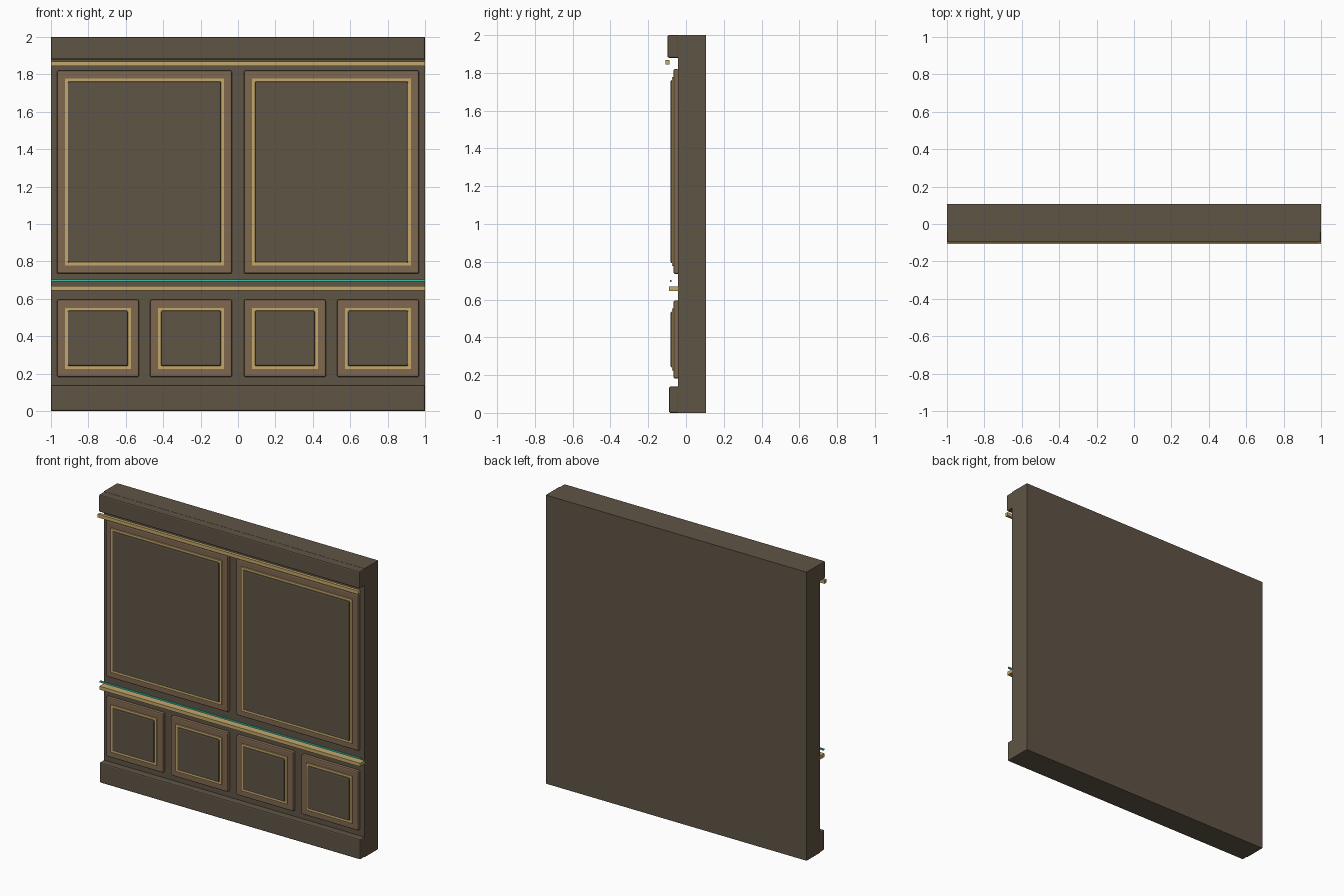
import bpy

if "Cube" in bpy.data.objects:
    bpy.data.objects.remove(bpy.data.objects["Cube"])


def material(name, rgb):
    m = bpy.data.materials.new(name)
    m.diffuse_color = (*rgb, 1)
    m.use_nodes = True
    m.node_tree.nodes["Principled BSDF"].inputs["Base Color"].default_value = m.diffuse_color
    return m


WOOD = material("dark_wood", (0.117, 0.089, 0.061))
FRAME = material("mid_wood", (0.216, 0.138, 0.080))
GOLD = material("gold", (0.552, 0.392, 0.144))
TEAL = material("teal", (0.051, 0.515, 0.402))


def box(name, x0, x1, y0, y1, z0, z1, mat, bevel=0.0):
    """Axis-aligned box, optionally with softened edges."""
    bpy.ops.mesh.primitive_cube_add(
        size=1, location=((x0 + x1) / 2, (y0 + y1) / 2, (z0 + z1) / 2))
    ob = bpy.context.object
    ob.name = name
    ob.scale = (x1 - x0, y1 - y0, z1 - z0)
    bpy.ops.object.transform_apply(location=False, rotation=False, scale=True)
    ob.data.materials.append(mat)
    if bevel:
        mod = ob.modifiers.new("edge", 'BEVEL')
        mod.width = bevel
        mod.segments = 2
    return ob


WALL_FRONT = -0.042

# Wall slab, skirting and cornice
box("wall", -1, 1, WALL_FRONT, 0.107, 0, 2, WOOD)
box("skirting", -1, 1, -0.09, -0.036, 0, 0.14, WOOD, 0.008)
box("cornice", -1, 1, -0.098, -0.036, 1.88, 2, WOOD, 0.008)

# Gold rails and the thin teal strip
box("cornice_rail", -1, 1, -0.108, -0.087, 1.845, 1.869, GOLD)
box("chair_rail", -1, 1, -0.09, WALL_FRONT, 0.645, 0.669, GOLD)
box("teal_strip", -1, 1, -0.086, -0.077, 0.693, 0.704, TEAL)


def panel(name, x0, x1, z0, z1):
    """Stepped panel: wood frame, gold trim, raised dark field."""
    steps = (("frame", 0.0, -0.066, FRAME, 0.008),
             ("trim", 0.043, -0.074, GOLD, 0.0),
             ("field", 0.058, -0.082, WOOD, 0.008))
    for part, inset, front, mat, bevel in steps:
        box(f"{name}_{part}", x0 + inset, x1 - inset, front, -0.038,
            z0 + inset, z1 - inset, mat, bevel)


# Two tall panels above, four small ones below
for i, x in enumerate((-0.968, 0.032)):
    panel(f"upper_panel_{i + 1}", x, x + 0.936, 0.735, 1.82)
for i, x in enumerate((-0.968, -0.47, 0.032, 0.53)):
    panel(f"lower_panel_{i + 1}", x, x + 0.438, 0.182, 0.595)
